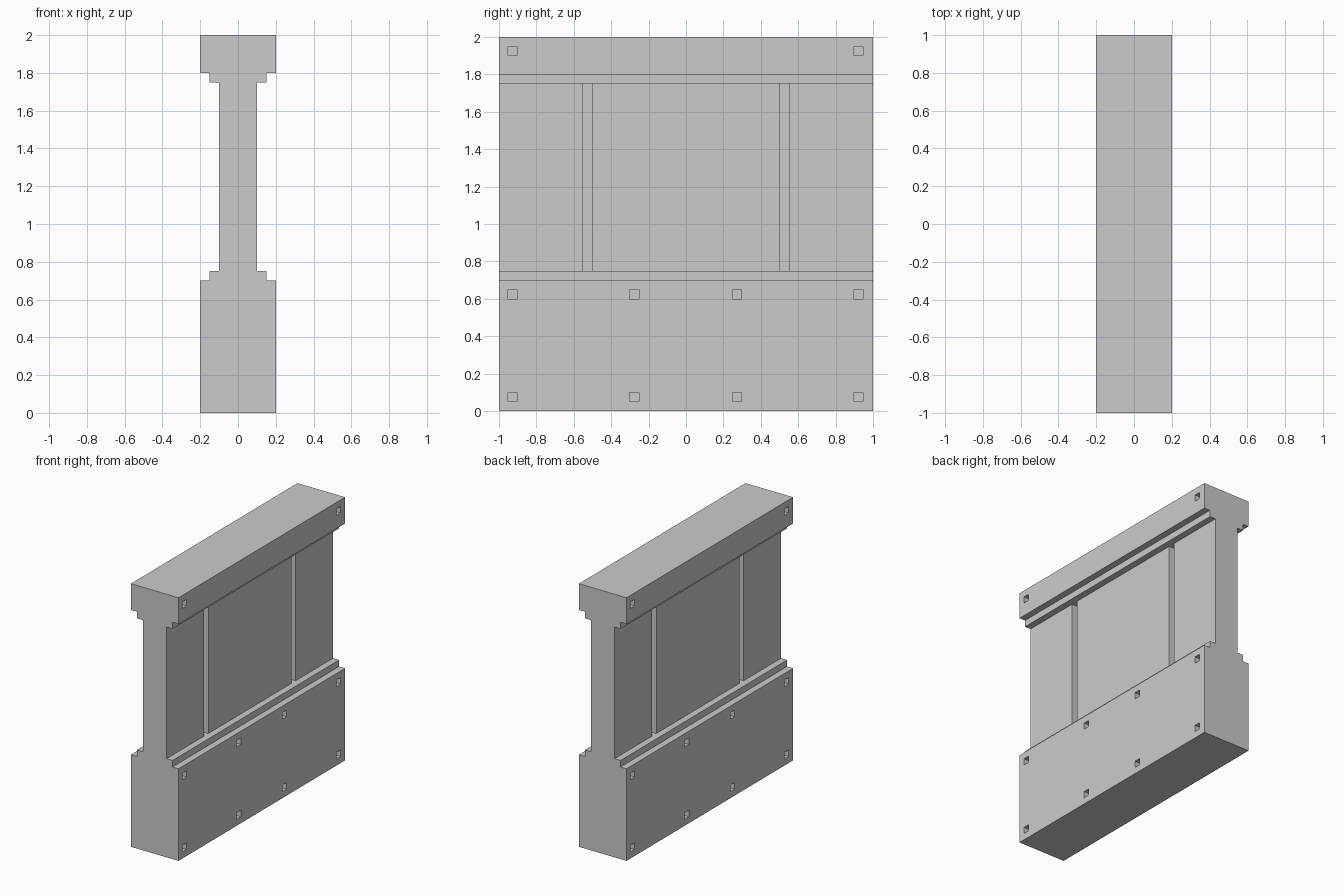
import bpy, bmesh
from mathutils import Matrix, Vector

if "Cube" in bpy.data.objects:
    bpy.data.objects.remove(bpy.data.objects["Cube"])


def mesh_object(name, bm):
    bmesh.ops.recalc_face_normals(bm, faces=bm.faces[:])
    mesh = bpy.data.meshes.new(name)
    bm.to_mesh(mesh)
    bm.free()
    obj = bpy.data.objects.new(name, mesh)
    bpy.context.collection.objects.link(obj)
    return obj


def add_box(bm, centre, size):
    matrix = Matrix.Translation(centre) @ Matrix.Diagonal((*size, 1))
    bmesh.ops.create_cube(bm, size=1, matrix=matrix)


# Wall: stepped half profile, mirrored and extruded along y
half = [(0.2, 0), (0.2, 0.7), (0.15, 0.7), (0.15, 0.75), (0.1, 0.75),
        (0.1, 1.75), (0.15, 1.75), (0.15, 1.8), (0.2, 1.8), (0.2, 2)]
profile = half + [(-x, z) for x, z in reversed(half)]
bm = bmesh.new()
face = bm.faces.new([bm.verts.new((x, -1, z)) for x, z in profile])
ext = bmesh.ops.extrude_face_region(bm, geom=[face])
verts = [v for v in ext["geom"] if isinstance(v, bmesh.types.BMVert)]
bmesh.ops.translate(bm, verts=verts, vec=Vector((0, 2, 0)))
wall = mesh_object("wall_section", bm)

# Cutters: vertical panel grooves and square bolt holes on both sides
depth = 0.05
bolt_rows = [(0.075, (-0.93, -0.28, 0.27, 0.92)),
             (0.625, (-0.93, -0.28, 0.27, 0.92)),
             (1.925, (-0.93, 0.92))]
bm = bmesh.new()
for side in (-1, 1):
    for y in (-0.525, 0.525):
        add_box(bm, (side * 0.1, y, 1.25), (2 * depth, 0.05, 1.0))
    for z, ys in bolt_rows:
        for y in ys:
            add_box(bm, (side * 0.2, side * (y + 0.0025), z), (2 * depth, 0.05, 0.05))
cutter = mesh_object("recess_cutter", bm)
cutter.hide_render = True

# Cut the recesses, then discard the cutter
mod = wall.modifiers.new("recesses", "BOOLEAN")
mod.operation = "DIFFERENCE"
mod.solver = "EXACT"
mod.object = cutter
bpy.context.view_layer.objects.active = wall
wall.select_set(True)
bpy.ops.object.modifier_apply(modifier=mod.name)
bpy.data.objects.remove(cutter, do_unlink=True)
